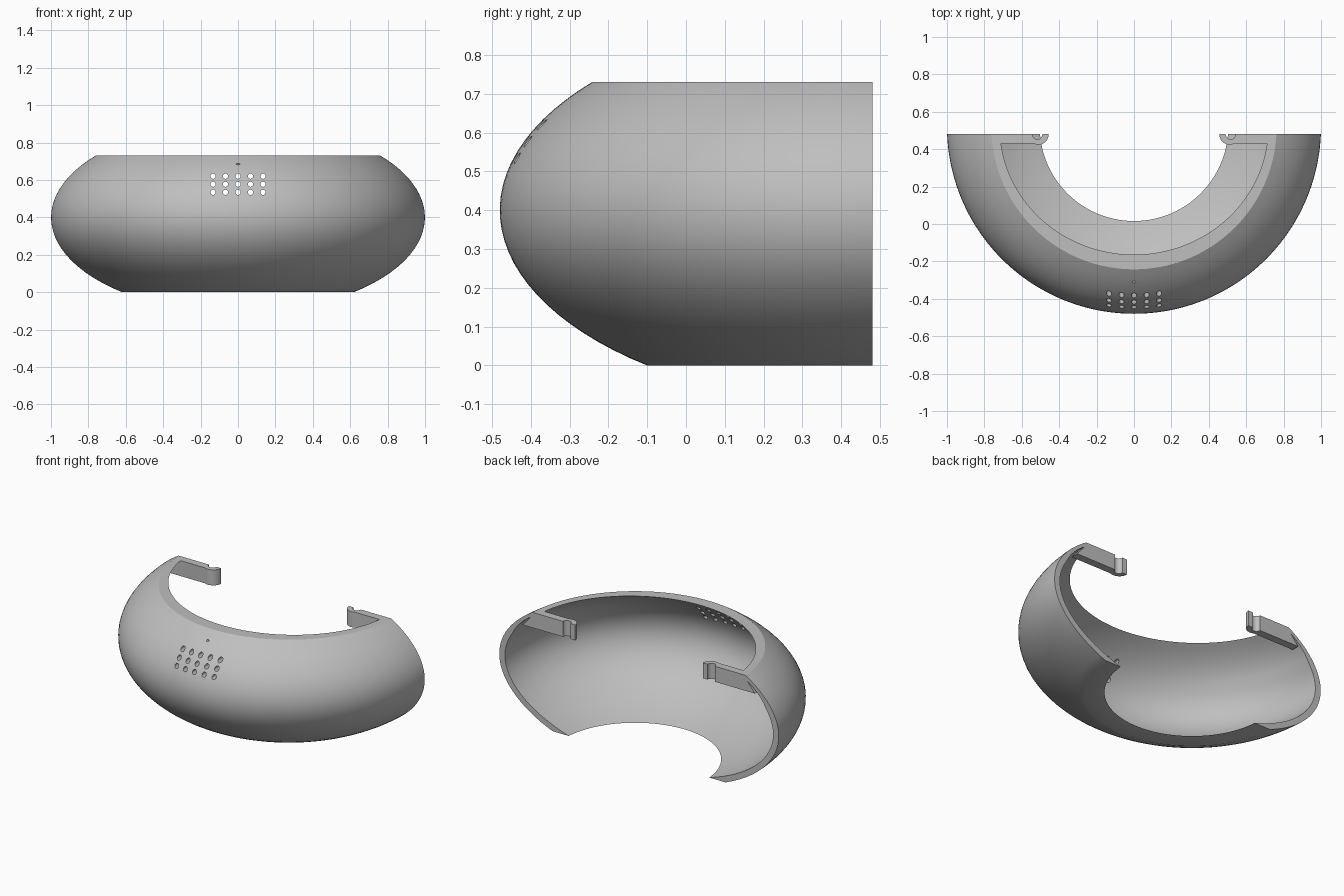
import bpy, bmesh
from math import asin, pi, cos, sin, sqrt

if "Cube" in bpy.data.objects:
    bpy.data.objects.remove(bpy.data.objects["Cube"])

grey = bpy.data.materials.new("plain grey")
grey.use_nodes = True
grey.diffuse_color = (0.52, 0.52, 0.52, 1)
grey.node_tree.nodes["Principled BSDF"].inputs["Base Color"].default_value = grey.diffuse_color

AXIS_Y, BACK_Y = 0.52, 0.48      # axis of the round body, flat back plane
MID_Z, TOP_Z = 0.40, 0.73


def finish(name, bm):
    bmesh.ops.recalc_face_normals(bm, faces=bm.faces)
    mesh = bpy.data.meshes.new(name)
    bm.to_mesh(mesh)
    bm.free()
    mesh.materials.append(grey)
    obj = bpy.data.objects.new(name, mesh)
    bpy.context.collection.objects.link(obj)
    return obj


def prism(name, outline, low, high):
    """Extrude an (x, y) outline; low and high give the heights as functions of x."""
    bm = bmesh.new()
    bottom = [bm.verts.new((low(x, y))) for x, y in outline]
    top = [bm.verts.new((high(x, y))) for x, y in outline]
    bm.faces.new(bottom)
    bm.faces.new(top)
    for i in range(len(outline)):
        j = (i + 1) % len(outline)
        bm.faces.new((bottom[i], bottom[j], top[j], top[i]))
    return finish(name, bm)


def select_only(obj):
    bpy.ops.object.select_all(action="DESELECT")
    obj.select_set(True)
    bpy.context.view_layer.objects.active = obj


# Curved shell: two flattened ellipsoids swept round to the flat back plane
ROWS, SEGS = 28, 96
bm = bmesh.new()


def skin(a, b, flare):
    grid = []
    low, high = asin(-MID_Z / b), asin((TOP_Z - MID_Z) / b)
    for i in range(ROWS + 1):
        angle = low + (high - low) * i / ROWS
        r, z = a * cos(angle), MID_Z + b * sin(angle)
        widen = 1 + flare * max(0, (z - 0.55) / (TOP_Z - 0.55))
        t0 = asin((AXIS_Y - BACK_Y) / r)
        row = []
        for s in range(SEGS + 1):
            t = pi + t0 + (pi - 2 * t0) * s / SEGS
            row.append(bm.verts.new((r * widen * cos(t), AXIS_Y + r * sin(t), z)))
        grid.append(row)
    return grid


outer, inner = skin(1.0, 0.51, 0), skin(0.96, 0.47, 0.05)
for i in range(ROWS):
    for g in (outer, inner):
        for s in range(SEGS):
            bm.faces.new((g[i][s], g[i][s + 1], g[i + 1][s + 1], g[i + 1][s]))
    for s in (0, SEGS):
        bm.faces.new((outer[i][s], outer[i + 1][s], inner[i + 1][s], inner[i][s]))
for i in (0, ROWS):
    for s in range(SEGS):
        bm.faces.new((outer[i][s], outer[i][s + 1], inner[i][s + 1], inner[i][s]))
shell = finish("curved_shell", bm)


# Grid of round holes through the front, with a small slot above
def add_cutter(bm, x, z, rx, rz, y0, y1, sides=16):
    ends = [[bm.verts.new((x + rx * cos(2 * pi * k / sides), y,
                           z + rz * sin(2 * pi * k / sides))) for k in range(sides)]
            for y in (y0, y1)]
    for ring in ends:
        bm.faces.new(ring)
    for k in range(sides):
        j = (k + 1) % sides
        bm.faces.new((ends[0][k], ends[0][j], ends[1][j], ends[1][k]))


bm = bmesh.new()
for col in range(-2, 3):
    for row in range(-1, 2):
        add_cutter(bm, col * 0.067, 0.577 + row * 0.043, 0.014, 0.014, -0.6, -0.1)
add_cutter(bm, 0, 0.685, 0.01, 0.004, -0.6, -0.295)
cutter = finish("hole_cutter", bm)
cutter.hide_render = True
mod = shell.modifiers.new("holes", "BOOLEAN")
mod.operation, mod.solver, mod.object = "DIFFERENCE", "EXACT", cutter
select_only(shell)
bpy.ops.object.modifier_apply(modifier=mod.name)
bpy.data.objects.remove(cutter)
bpy.ops.object.shade_smooth_by_angle(angle=pi / 6)

# Clip arms: a straight bar from the wall, ending in a round hook with a groove
ARM_LOW = TOP_Z - 0.10
HOOK_X, HOOK_R, GROOVE_R = 0.512, 0.056, 0.027
FRONT_Y = 0.43
for side, label in ((1, "left"), (-1, "right")):
    def low(x, y):
        slant = 0.085 if x > 0.7 else 0       # lower end reaches the sloping wall
        return (side * (x + slant), y, ARM_LOW)

    def high(x, y):
        return (side * x, y, TOP_Z)

    join = HOOK_X + sqrt(HOOK_R ** 2 - (BACK_Y - FRONT_Y) ** 2)
    start = -asin((BACK_Y - FRONT_Y) / HOOK_R)
    outline = [(0.745, BACK_Y), (0.745, FRONT_Y), (join, FRONT_Y)]
    for k in range(1, 17):                    # round hook end
        t = start + (-pi - start) * k / 16
        outline.append((HOOK_X + HOOK_R * cos(t), BACK_Y + HOOK_R * sin(t)))
    for k in range(13):                       # groove in the back face
        t = -pi + pi * k / 12
        outline.append((HOOK_X + 0.005 + GROOVE_R * cos(t), BACK_Y + GROOVE_R * sin(t)))
    arm = prism(label + "_clip_arm", outline, low, high)
    select_only(arm)
    bpy.ops.object.shade_smooth_by_angle(angle=pi / 6)
